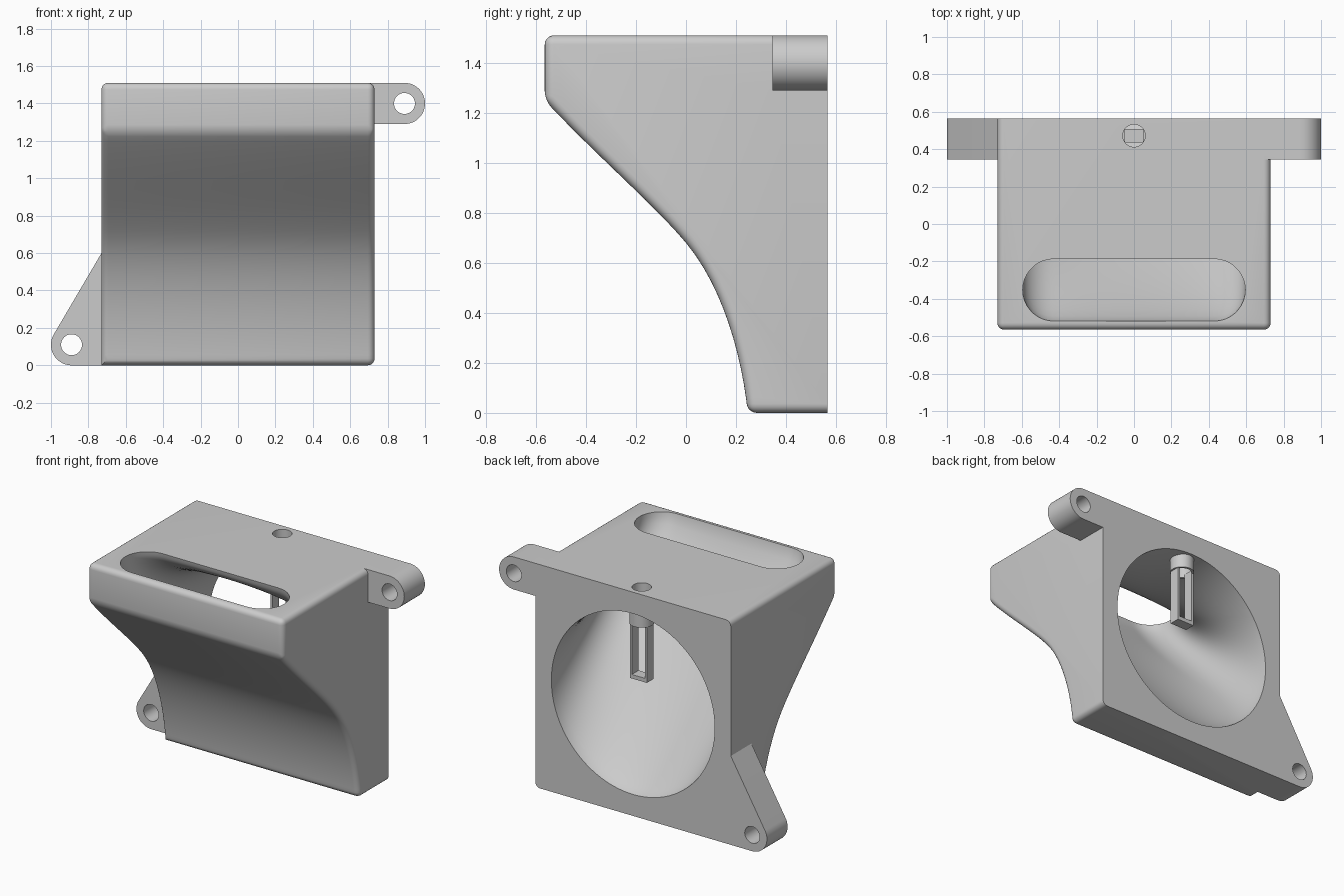
import bpy, bmesh
from math import sin, cos, pi, radians
from mathutils import Vector

cube = bpy.data.objects.get("Cube")
if cube:
    bpy.data.objects.remove(cube, do_unlink=True)

W, BACK, FRONT, TOP = 0.73, 0.565, -0.565, 1.51   # body half width and limits
POST_Y = 0.472

grey = bpy.data.materials.new("plain_grey")
grey.use_nodes = True
grey.diffuse_color = (0.6, 0.6, 0.6, 1)
grey.node_tree.nodes["Principled BSDF"].inputs["Base Color"].default_value = (0.6, 0.6, 0.6, 1)


def finish(bm, name):
    bmesh.ops.recalc_face_normals(bm, faces=bm.faces)
    mesh = bpy.data.meshes.new(name)
    bm.to_mesh(mesh)
    bm.free()
    mesh.materials.append(grey)
    obj = bpy.data.objects.new(name, mesh)
    bpy.context.collection.objects.link(obj)
    return obj


def loft(rings):
    """Closed solid through rings with equal point counts."""
    bm = bmesh.new()
    loops = [[bm.verts.new(p) for p in ring] for ring in rings]
    n = len(loops[0])
    for a, b in zip(loops, loops[1:]):
        for i in range(n):
            j = (i + 1) % n
            bm.faces.new((a[i], a[j], b[j], b[i]))
    bm.faces.new(loops[0])
    bm.faces.new(loops[-1])
    bmesh.ops.recalc_face_normals(bm, faces=bm.faces)
    return bm


def bezier(a, b, c, d, t):
    s = 1 - t
    return a * s**3 + b * 3 * s * s * t + c * 3 * s * t * t + d * t**3


def arc(cx, cz, r, start, end, n=24):
    steps = [radians(start + (end - start) * i / n) for i in range(n + 1)]
    return [(cx + r * cos(a), cz + r * sin(a)) for a in steps]


def along_y(outline, y0, y1, name):
    return finish(loft([[(x, y, z) for x, z in outline] for y in (y0, y1)]), name)


def along_z(outline, z0, z1, name):
    return finish(loft([[(x, y, z) for x, y in outline] for z in (z0, z1)]), name)


def box(x, z0, z1, y0, y1, name):
    return along_y([(-x, z0), (x, z0), (x, z1), (-x, z1)], y0, y1, name)


def boolean(target, tool, operation):
    mod = target.modifiers.new(operation.lower(), "BOOLEAN")
    mod.operation, mod.object, mod.solver = operation, tool, "EXACT"
    bpy.context.view_layer.objects.active = target
    bpy.ops.object.modifier_apply(modifier=mod.name)
    bpy.data.objects.remove(tool, do_unlink=True)


# Body: side profile with an S-curved underside, extruded across the width
low = [Vector(v) for v in ((0.247, 0), (0.225, 0.22), (0.15, 0.5), (0, 0.68))]
high = [Vector(v) for v in ((0, 0.68), (-0.13, 0.835), (-0.36, 1.03), (FRONT, 1.25))]
curve = [bezier(*low, i / 12) for i in range(12)] + [bezier(*high, i / 12) for i in range(13)]
profile = [(BACK, 0)] + [tuple(v) for v in curve] + [(FRONT, TOP), (BACK, TOP)]
bm = loft([[(x, y, z) for y, z in profile] for x in (-W, W)])


def rounded(e):
    a, b = (v.co for v in e.verts)
    if min(a.y, b.y) > BACK - 0.001:
        return False
    if max(a.x, b.x) < 0 and max(a.z, b.z) < 0.001:
        return False                      # lower left corner stays crisp
    return abs(a.x - b.x) < 0.01 or e.calc_face_angle() > 0.4


bmesh.ops.bevel(bm, geom=[e for e in bm.edges if rounded(e)], offset=0.036,
                offset_type="OFFSET", segments=5, profile=0.5, affect="EDGES", clamp_overlap=True)
body = finish(bm, "duct_body")

# Air passage: round opening at the back sweeping into a long slot on top,
# leaving both openings square to their faces
N, R, SR, HALF, SLOT_Y = 96, 0.61, 0.166, 0.429, -0.353


def slot_point(f):
    quarter = pi * SR / 2
    d = f * (4 * HALF + 4 * quarter)
    if d < quarter:
        a = d / SR
        return HALF + SR * cos(a), SLOT_Y + SR * sin(a)
    d -= quarter
    if d < 2 * HALF:
        return HALF - d, SLOT_Y + SR
    d -= 2 * HALF
    if d < 2 * quarter:
        a = pi / 2 + d / SR
        return -HALF + SR * cos(a), SLOT_Y + SR * sin(a)
    d -= 2 * quarter
    if d < 2 * HALF:
        return -HALF + d, SLOT_Y - SR
    a = -pi / 2 + (d - 2 * HALF) / SR
    return HALF + SR * cos(a), SLOT_Y + SR * sin(a)


circle = [Vector((R * cos(2 * pi * i / N), BACK, TOP / 2 + R * sin(2 * pi * i / N))) for i in range(N)]
slot = [Vector((*slot_point(i / N), TOP)) for i in range(N)]
leave, arrive = Vector((0, -0.12, 0)), Vector((0, 0, -0.17))
rings = [[c + Vector((0, 0.1, 0)) for c in circle]]
rings += [[bezier(c, c + leave, s + arrive, s, k / 20) for c, s in zip(circle, slot)] for k in range(21)]
rings += [[s + Vector((0, 0, 0.1)) for s in slot]]
boolean(body, finish(loft(rings), "passage_cutter"), "DIFFERENCE")

# Mounting ears: rounded upper lug and tapered lower lug, each with a screw hole
EAR_X, EAR_R, EAR_Y = 0.89, 0.11, 0.345
upper = arc(EAR_X, TOP - EAR_R, EAR_R, -90, 90) + [(0.68, TOP), (0.68, TOP - 2 * EAR_R)]
lower = arc(-EAR_X, EAR_R, EAR_R, 149.6, 270) + [(-0.69, 0), (-0.69, 0.668)]
boolean(body, along_y(upper, EAR_Y, BACK, "upper_ear"), "UNION")
boolean(body, along_y(lower, EAR_Y, BACK, "lower_ear"), "UNION")
for x, z in ((EAR_X, TOP - EAR_R), (-EAR_X, EAR_R)):
    hole = arc(x, z, 0.056, 0, 360, 40)[:-1]
    boolean(body, along_y(hole, 0.2, 0.7, "screw_cutter"), "DIFFERENCE")

# Hanging holder: short collar with a bore, open frame below
collar = arc(0, POST_Y, 0.076, 0, 360, 40)[:-1]
boolean(body, along_z(collar, 1.27, 1.44, "holder_collar"), "UNION")
bore = arc(0, POST_Y, 0.06, 0, 360, 40)[:-1]
boolean(body, along_z(bore, 1.2, 1.6, "bore_cutter"), "DIFFERENCE")
frame = box(0.064, 0.893, 1.29, POST_Y - 0.036, POST_Y + 0.036, "holder_frame")
boolean(frame, box(0.049, 0.92, 1.4, 0.3, 0.6, "window_cutter"), "DIFFERENCE")

# Smooth the curved surfaces, keep the corners crisp
for obj in (body, frame):
    bpy.ops.object.select_all(action="DESELECT")
    obj.select_set(True)
    bpy.context.view_layer.objects.active = obj
    bpy.ops.object.shade_smooth_by_angle(angle=radians(30))
